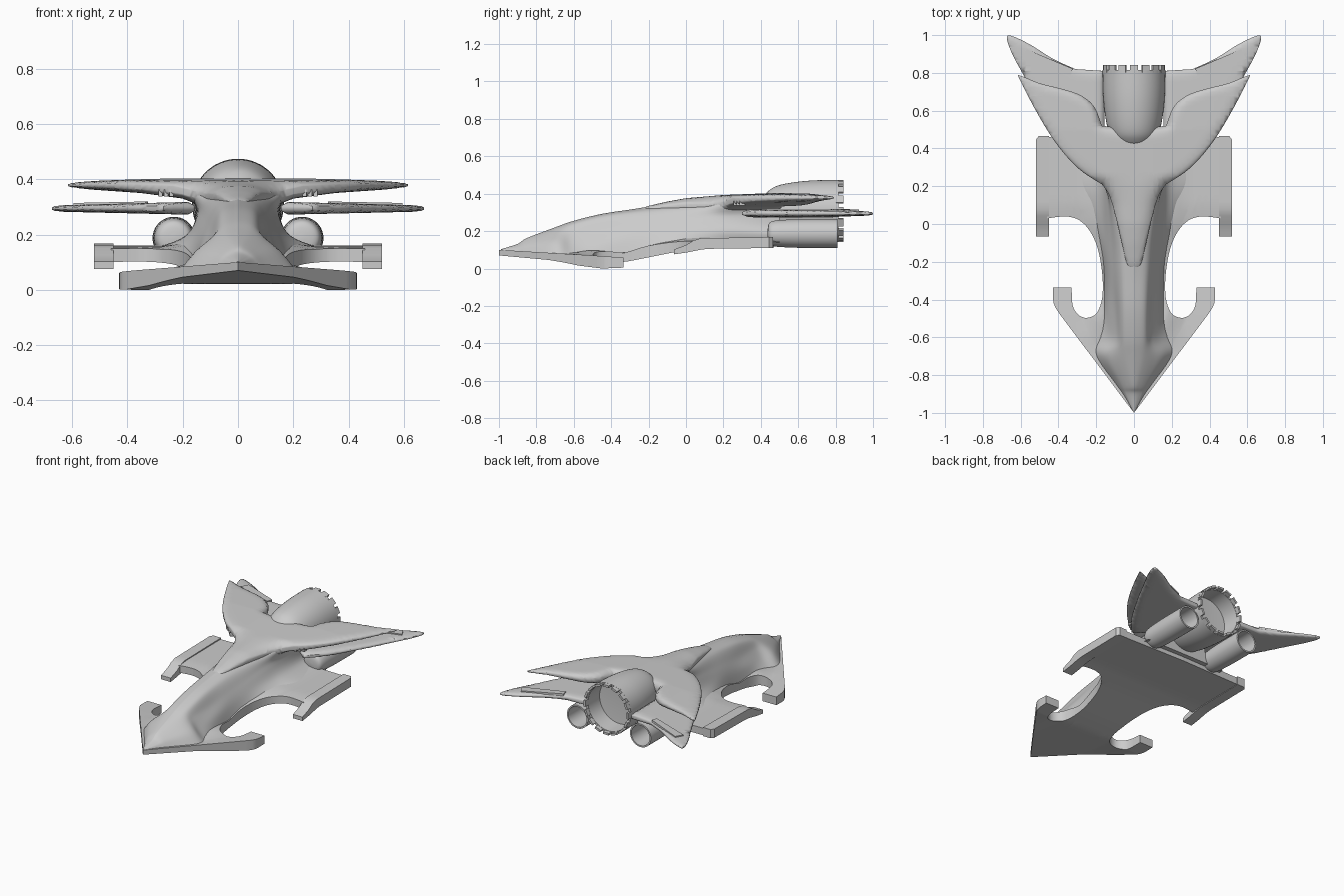
import bpy, bmesh, math
from mathutils import Vector, Matrix
from mathutils.geometry import intersect_point_line, tessellate_polygon

if "Cube" in bpy.data.objects:
    bpy.data.objects.remove(bpy.data.objects["Cube"])


def lerp(table, t):
    if t <= table[0][0]:
        return table[0][1]
    for (a, va), (b, vb) in zip(table, table[1:]):
        if t <= b:
            return va + (vb - va) * (t - a) / (b - a)
    return table[-1][1]


def catmull(p0, p1, p2, p3, t):
    return tuple(.5 * (2 * b + (c - a) * t + (2 * a - 5 * b + 4 * c - d) * t * t
                       + (3 * b - a - 3 * c + d) * t ** 3) for a, b, c, d in zip(p0, p1, p2, p3))


def spline(pts, n):
    out = []
    for i in range(len(pts) - 1):
        p0, p3 = pts[max(i - 1, 0)], pts[min(i + 2, len(pts) - 1)]
        out += [catmull(p0, pts[i], pts[i + 1], p3, k / n) for k in range(n)]
    return out + [pts[-1]]


def rounded(pts, n=4):
    """Closed outline; points with a third item stay sharp corners."""
    out, m = [], len(pts)
    for i in range(m):
        a, b = pts[i], pts[(i + 1) % m]
        if len(a) > 2 and len(b) > 2:
            out.append(a[:2])
            continue
        p0 = a if len(a) > 2 else pts[i - 1]
        p3 = b if len(b) > 2 else pts[(i + 2) % m]
        out += [catmull(p0[:2], a[:2], b[:2], p3[:2], k / n) for k in range(n)]
    return out


def make(name, verts, faces, mirror=False, angle=35):
    me = bpy.data.meshes.new(name)
    me.from_pydata(verts, [], faces)
    bm = bmesh.new()
    bm.from_mesh(me)
    bmesh.ops.remove_doubles(bm, verts=bm.verts, dist=1e-5)
    bmesh.ops.recalc_face_normals(bm, faces=bm.faces)
    bm.to_mesh(me)
    bm.free()
    ob = bpy.data.objects.new(name, me)
    bpy.context.collection.objects.link(ob)
    bpy.ops.object.select_all(action='DESELECT')
    ob.select_set(True)
    bpy.context.view_layer.objects.active = ob
    bpy.ops.object.shade_smooth_by_angle(angle=math.radians(angle))
    if mirror:
        ob.modifiers.new("Mirror", 'MIRROR')
    return ob


def plate(name, outline, zb, zt, r=0, step=.04):
    """Mirrored slab over an outline, zb/zt give its skins, r thins the rim."""
    loop = [Vector((x, y, 0)) for x, y in outline]
    bm = bmesh.new()
    vs = [bm.verts.new(p) for p in loop]
    for tri in tessellate_polygon([loop]):
        bm.faces.new([vs[i] for i in tri])
    bmesh.ops.recalc_face_normals(bm, faces=bm.faces)
    for axis in (Vector((1, 0, 0)), Vector((0, 1, 0))):
        for k in range(int(-1.05 / step), int(1.05 / step)):
            bmesh.ops.bisect_plane(bm, geom=bm.verts[:] + bm.edges[:] + bm.faces[:], dist=1e-5,
                                   plane_co=axis * (k * step + .0013), plane_no=axis)
    bmesh.ops.remove_doubles(bm, verts=bm.verts, dist=1e-4)
    bm.verts.index_update()
    rim = [(a, b) for a, b in zip(loop, loop[1:] + loop[:1]) if a.x + b.x > 1e-4]
    top, bot = [], []
    for v in bm.verts:
        x, y = v.co.x, v.co.y
        lo, hi, f = zb(x, y), zt(x, y), 1
        if r:
            d = 9
            for a, b in rim:
                q, t = intersect_point_line(v.co, a, b)
                d = min(d, (v.co - a.lerp(b, min(max(t, 0), 1))).length)
            u = min(d / r, 1)
            f = .35 + .65 * math.sqrt(u * (2 - u))
        mid = (lo + hi) / 2
        top.append((x, y, mid + (hi - mid) * f))
        bot.append((x, y, mid + (lo - mid) * f))
    n = len(top)
    faces = []
    for fc in bm.faces:
        ids = [v.index for v in fc.verts]
        faces += [ids, [i + n for i in reversed(ids)]]
    for e in bm.edges:
        a, b = e.verts
        if e.is_boundary and a.co.x + b.co.x > 1e-4:
            faces.append([a.index, b.index, b.index + n, a.index + n])
    bm.free()
    return make(name, top + bot, faces, True, 65 if r else 35)


def lathe(name, profile, cx, cz, seg=48, mirror=False):
    verts = [(cx + r * math.cos(2 * math.pi * k / seg), y, cz + r * math.sin(2 * math.pi * k / seg))
             for r, y in profile for k in range(seg)]
    faces = [(i * seg + k, i * seg + (k + 1) % seg, (i + 1) * seg + (k + 1) % seg, (i + 1) * seg + k)
             for i in range(len(profile) - 1) for k in range(seg)]
    return make(name, verts, faces, mirror)


def box(name, size, matrix, mirror=False):
    bm = bmesh.new()
    bmesh.ops.create_cube(bm, size=1, matrix=matrix @ Matrix.Diagonal((*size, 1)))
    bm.verts.index_update()
    vs = [v.co[:] for v in bm.verts]
    fs = [[v.index for v in f.verts] for f in bm.faces]
    bm.free()
    return make(name, vs, fs, mirror)


# Belly plate: arrowhead nose, hooked prongs, neck and lower wings
belly = rounded([(0, -1, 1), (.395, -.475, 1), (.425, -.42), (.43, -.335, 1), (.33, -.335, 1), (.325, -.43),
                 (.295, -.48), (.25, -.497), (.2, -.475), (.172, -.41), (.165, -.33), (.172, -.23), (.195, -.12),
                 (.235, -.035), (.29, .02), (.36, .04), (.46, .03, 1), (.46, .46, 1), (0, .47, 1)])


def belly_low(x, y):
    a = lerp([(-1, .07), (-.45, .02), (-.3, .04), (-.05, .09), (.1, .11), (.47, .113)], y)
    b = lerp([(-1, .07), (-.45, 0), (-.3, .006)], y)
    s = min(max((x - .2) / .12, 0), 1) if y < -.2 else 0
    return a + (b - a) * s


def belly_top(x, y):
    z = lerp([(-1, .1), (-.5, .07), (-.33, .058), (-.2, .1), (0, .145), (.1, .157), (.47, .16)], y)
    return z + .03 * max(0, 1 - abs(x - .17) / .1) * lerp([(-.65, 0), (-.5, 1), (.1, .6)], y)


plate("belly_plate", belly, belly_low, belly_top)

# Drooped rails on the lower wing tips
plate("wing_rail", rounded([(.45, -.065, 1), (.52, -.065, 1), (.52, .445, 1), (.505, .465, 1), (.45, .465, 1)]),
      lambda x, y: lerp([(-.07, .075), (0, .085), (.1, .105), (.47, .11)], y),
      lambda x, y: lerp([(-.07, .1), (0, .125), (.06, .162), (.47, .168)], y))

# Fuselage: half sections (y, then x z from ridge down to base)
sections = [
    (-.99, 0, .103, .003, .102, .005, .10, .007, .097, .008, .085),
    (-.9, 0, .132, .015, .128, .032, .12, .048, .108, .065, .08),
    (-.85, 0, .163, .02, .157, .05, .14, .075, .118, .1, .08),
    (-.7, 0, .22, .05, .208, .105, .175, .155, .135, .205, .07),
    (-.6, 0, .255, .058, .24, .095, .185, .14, .125, .2, .06),
    (-.45, 0, .292, .062, .275, .1, .2, .14, .135, .168, .05),
    (-.28, 0, .318, .066, .298, .11, .225, .14, .16, .163, .07),
    (-.1, 0, .346, .078, .315, .122, .245, .155, .185, .19, .12),
    (.1, 0, .37, .108, .335, .138, .27, .18, .195, .26, .14),
    (.25, 0, .38, .16, .36, .148, .28, .19, .195, .32, .145),
    (.5, 0, .41, .16, .37, .155, .29, .17, .19, .3, .14)]
rings = []
for s in spline(sections, 6):
    half = spline([(s[i], s[i + 1]) for i in range(1, 11, 2)], 6)
    rings.append([(x, s[0], z) for x, z in half] + [(-x, s[0], z) for x, z in half[:0:-1]])
n = len(rings[0])
faces = [(i * n + k, i * n + (k + 1) % n, (i + 1) * n + (k + 1) % n, (i + 1) * n + k)
         for i in range(len(rings) - 1) for k in range(n)]
faces += [list(range(n)), list(range(len(rings) * n - n, len(rings) * n))]
make("fuselage", [v for r in rings for v in r], faces)

# Upper wing with the hood running forward over the spine
upper = rounded([(0, -.24, 1), (.035, -.215), (.06, -.12), (.095, .03), (.13, .15), (.17, .21, 1), (.29, .29),
                 (.4, .41), (.5, .565), (.605, .765), (.6, .785), (.5, .745), (.38, .715), (.28, .68),
                 (.21, .62), (.17, .52, 1), (0, .5, 1)])


def upper_top(x, y):
    z = lerp([(-.24, .326), (-.1, .358), (0, .376), (.2, .393), (.5, .405)], y)
    droop = 1.6 * min(max((.25 - y) / .15, 0), 1)
    return z - droop * x * x - .015 * (x / .6) ** 2


def upper_low(x, y):
    z = lerp([(0, .3), (.15, .31), (.2, .33), (.35, .35), (.61, .368)], x)
    return min(z, upper_top(x, y) - .02)


plate("upper_wing", upper, upper_low, upper_top, r=.05, step=.025)

# Tail wing below it, with a raised flap
tail = rounded([(.155, .4, 1), (.27, .3, 1), (.38, .43), (.5, .63), (.58, .78), (.64, .89), (.672, .975),
                (.655, .998), (.55, .95), (.43, .875), (.31, .82, 1), (.155, .81, 1)])
plate("tail_wing", tail, lambda x, y: lerp([(.1, .27), (.67, .283)], x),
      lambda x, y: lerp([(.1, .32), (.67, .305)], x), r=.04, step=.03)
plate("tail_flap", [(.335, .785), (.595, .875), (.568, .925), (.325, .822)],
      lambda x, y: .285, lambda x, y: lerp([(.3, .32), (.6, .314)], x))

# Main engine shell with a crown of teeth
lathe("main_engine", spline([(0, .39), (.07, .41), (.11, .445), (.135, .49), (.152, .57), (.163, .68), (.166, .815)], 4)
      + [(.15, .815), (.146, .7), (0, .69)], 0, .308, 64)
for k in range(16):
    turn = Matrix.Translation((0, .823, .308)) @ Matrix.Rotation(2 * math.pi * k / 16, 4, 'Y')
    box("engine_tooth", (.042, .04, .014), turn @ Matrix.Translation((0, 0, .158)))

# Twin lower engines
lathe("side_engine", spline([(0, .435), (.05, .442), (.068, .47), (.074, .54), (.077, .65), (.077, .81)], 4)
      + [(.067, .81), (.064, .66), (0, .65)], .232, .187, 40, True)

# Small intake vents below the wing leading edge
for i in range(3):
    box("intake_vent", (.014, .03, .024), Matrix.Translation((.24 + .02 * i, .27 + .015 * i, .35)), True)
